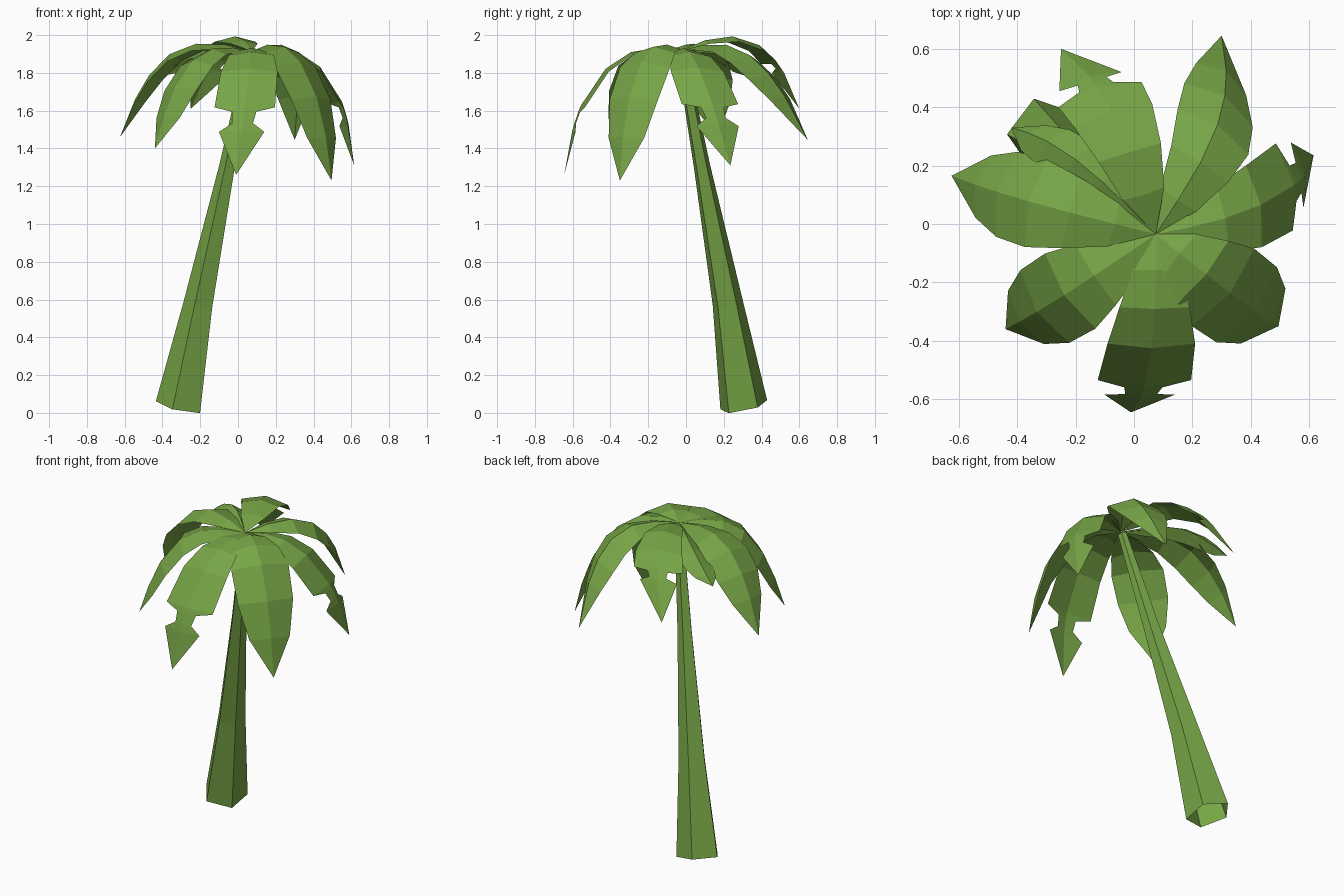
import bpy, bmesh, math
from mathutils import Vector

cube = bpy.data.objects.get("Cube")
if cube:
    bpy.data.objects.remove(cube, do_unlink=True)

green = bpy.data.materials.new("palm_green")
green.use_nodes = True
colour = (0.185, 0.375, 0.062, 1)
green.diffuse_color = colour
green.node_tree.nodes["Principled BSDF"].inputs["Base Color"].default_value = colour

CROWN = Vector((0.075, -0.035, 1.915))


def finish(bm, name):
    mesh = bpy.data.meshes.new(name)
    bm.to_mesh(mesh)
    bm.free()
    mesh.materials.append(green)
    obj = bpy.data.objects.new(name, mesh)
    bpy.context.collection.objects.link(obj)


# Leaning, hollow five-sided trunk: rings of (x, y, z, radius)
def build_trunk():
    rings = [(-0.305, 0.305, 0.035, 0.13), (-0.203, 0.22, 0.58, 0.083),
             (-0.055, 0.085, 1.3, 0.045), (0.065, -0.025, 1.9, 0.026)]
    bm = bmesh.new()
    loops = []
    for x, y, z, r in rings:
        loop = []
        for i in range(5):
            a = math.radians(-37 + 72 * i)
            dx, dy = r * math.cos(a), r * math.sin(a)
            loop.append(bm.verts.new((x + dx, y + dy, z + 0.2 * (dy - dx))))
        loops.append(loop)
    for low, high in zip(loops, loops[1:]):
        for i in range(5):
            j = (i + 1) % 5
            bm.faces.new((low[i], low[j], high[j], high[i]))
    finish(bm, "trunk")


# Leaf outlines: (position along the midrib, half width)
WHOLE = [(0.2, 0.08), (0.42, 0.125), (0.62, 0.155), (0.8, 0.15), (0.91, 0.11)]
TORN = [(0.2, 0.08), (0.42, 0.12), (0.64, 0.15), (0.855, 0.16), (0.875, 0.065),
        (0.91, 0.055), (0.93, 0.12)]


# Two ways a midrib falls: an even arch, or one ending in a steep hook
def arched(u):
    return u ** 4


def hooked(u):
    return 0.7 * u ** 3 + 0.3 * u ** 16


# Leaf: leaves the crown along a heading, then curls down and aside to its tip
def build_frond(name, tip, heading, outline, fall, lift, droop, width=1.0, stretch=1.0):
    a = math.radians(heading)
    forward = Vector((math.cos(a), math.sin(a), 0))
    side = Vector((-forward.y, forward.x, 0))
    reach = forward * (Vector(tip) - CROWN).dot(forward)
    curl = Vector(tip) - CROWN - reach

    def rib(u):
        return CROWN + reach * u + curl * fall(u) + Vector((0, 0, lift * 4 * u * (1 - u)))

    bm = bmesh.new()
    start = bm.verts.new(CROWN)
    rows = []
    for u, half in outline:
        if u > 0.7:
            u *= stretch
        half *= width
        mid = rib(u)
        down = side.cross(rib(u + 0.02) - rib(u - 0.02)).normalized()
        if down.z > 0:
            down = -down
        rows.append([bm.verts.new(mid + side * (s * half) + down * (abs(s) * droop * half))
                     for s in (1, 0, -1)])
    end = bm.verts.new(tip)
    for k in (0, 1):
        bm.faces.new((start, rows[0][k + 1], rows[0][k]))
        for near, far in zip(rows, rows[1:]):
            bm.faces.new((near[k], near[k + 1], far[k + 1], far[k]))
        bm.faces.new((rows[-1][k], rows[-1][k + 1], end))
    finish(bm, name)


build_trunk()
build_frond("front_frond", (-0.01, -0.645, 1.26), 270, TORN, hooked, 0.03, 0.15)
build_frond("front_left_frond", (0.495, -0.35, 1.23), 321, WHOLE, hooked, 0.06, 0.25, 1.1, 1.03)
build_frond("left_frond", (0.615, 0.235, 1.31), 11, TORN, hooked, 0.03, 0.25, 0.95)
build_frond("back_left_frond", (0.3, 0.645, 1.445), 57, WHOLE, arched, 0.05, 0.35, 0.93, 0.95)
build_frond("back_frond", (-0.25, 0.6, 1.61), 107, TORN, arched, 0.09, 0.25, 0.93, 0.9)
build_frond("back_right_frond", (-0.42, 0.33, 1.78), 135, WHOLE, arched, 0.03, 0.6, 0.55)
build_frond("right_frond", (-0.625, 0.165, 1.46), 166, WHOLE, arched, 0.055, 0.3, 1.0, 0.97)
build_frond("front_right_frond", (-0.44, -0.36, 1.4), 214, WHOLE, arched, 0.03, 0.25)
